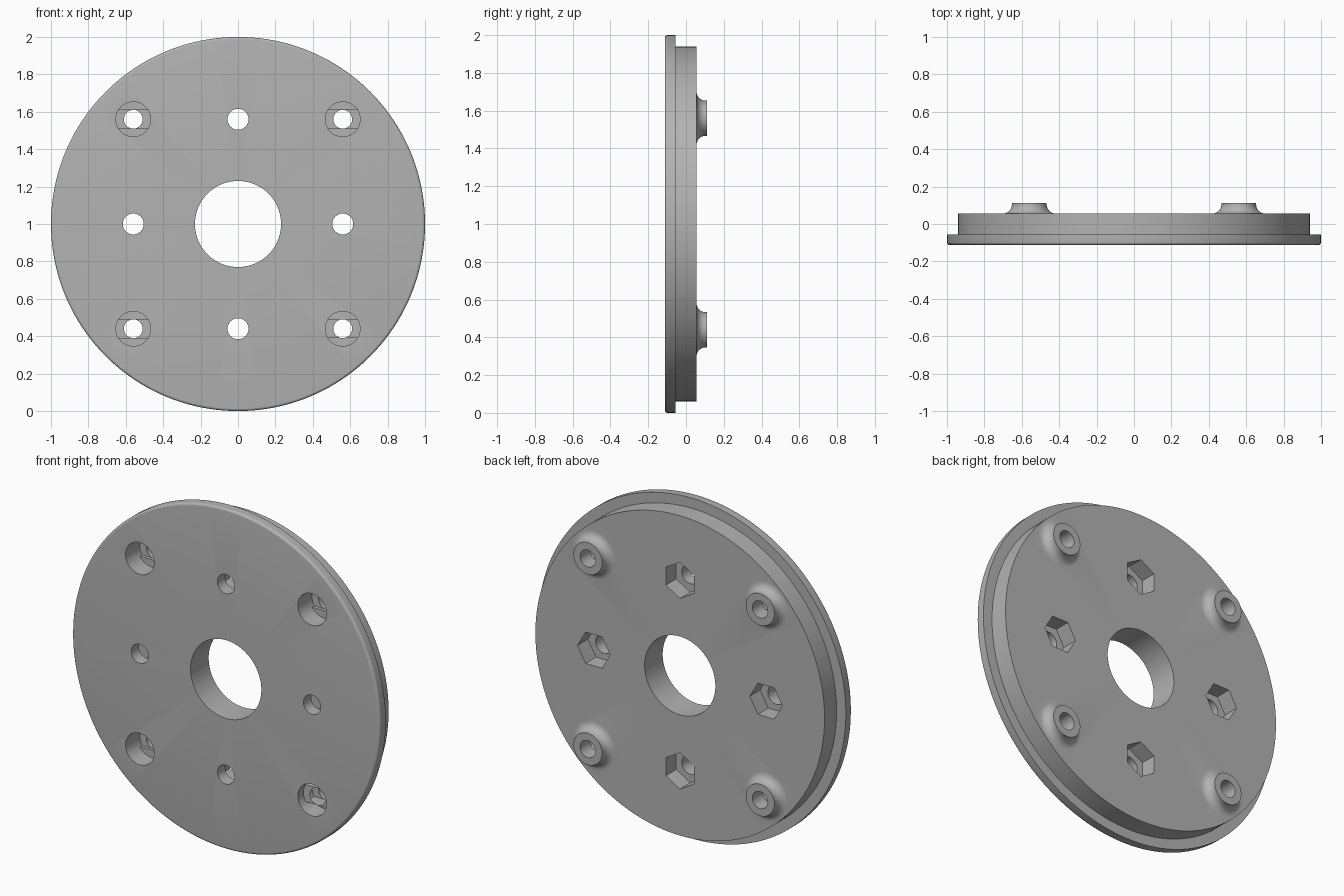
import bpy, bmesh, math
from mathutils import Vector, Matrix

if "Cube" in bpy.data.objects:
    bpy.data.objects.remove(bpy.data.objects["Cube"])

FRONT, LIP, BACK, BOSS_TOP = -0.112, -0.056, 0.056, 0.112
FLOOR = 0.0          # depth where screw and nut pockets end
PITCH = 0.56         # hole spacing from the centre
MID = 1.0            # height of the disc centre

grey = bpy.data.materials.new("grey_plastic")
grey.use_nodes = True
grey.diffuse_color = (0.45, 0.45, 0.45, 1)
grey.node_tree.nodes["Principled BSDF"].inputs["Base Color"].default_value = grey.diffuse_color


def finish(bm, name, matrix):
    bmesh.ops.remove_doubles(bm, verts=bm.verts, dist=1e-5)
    bmesh.ops.recalc_face_normals(bm, faces=bm.faces)
    bm.transform(matrix)
    mesh = bpy.data.meshes.new(name)
    bm.to_mesh(mesh)
    bm.free()
    mesh.materials.append(grey)
    obj = bpy.data.objects.new(name, mesh)
    bpy.context.collection.objects.link(obj)
    return obj


def lathe(name, profile, x=0, z=0, steps=48, ring=False):
    """Revolve (radius, y) points about the y axis."""
    bm = bmesh.new()
    verts = [bm.verts.new((r, y, 0)) for r, y in profile]
    edges = [bm.edges.new(p) for p in zip(verts, verts[1:])]
    if ring:
        edges.append(bm.edges.new((verts[-1], verts[0])))
    bmesh.ops.spin(bm, geom=verts + edges, cent=(0, 0, 0), axis=(0, 1, 0),
                   angle=math.tau, steps=steps)
    return finish(bm, name, Matrix.Translation((x, 0, MID + z)))


def rod(name, radius, y0, y1, x, z, steps=48):
    return lathe(name, [(0, y0), (radius, y0), (radius, y1), (0, y1)], x, z, steps)


def box(name, size, x, y, z):
    bm = bmesh.new()
    bmesh.ops.create_cube(bm, size=1)
    return finish(bm, name, Matrix.Translation((x, y, MID + z)) @ Matrix.Diagonal((*size, 1)))


def combine(target, tool, operation):
    mod = target.modifiers.new(operation, 'BOOLEAN')
    mod.operation, mod.object, mod.solver = operation, tool, 'EXACT'
    bpy.context.view_layer.objects.active = target
    bpy.ops.object.modifier_apply(modifier=mod.name)
    bpy.data.objects.remove(tool)


def arc(cr, cy, radius, start, end, n):
    """Points of a circular arc for a profile, angles in degrees."""
    angles = [math.radians(start + (end - start) * i / n) for i in range(n + 1)]
    return [(cr + radius * math.cos(a), cy + radius * math.sin(a)) for a in angles]


# Stepped disc with a rounded front rim and a central bore
rim = 0.014
disc = lathe("disc_plate",
             [(0.23, FRONT)] + arc(1 - rim, FRONT + rim, rim, -90, 0, 5)
             + [(1, LIP), (0.94, LIP), (0.94, BACK), (0.23, BACK)],
             steps=160, ring=True)

# Corner screw holes: flared boss behind, counterbore and bridging slot in front
flare = 0.048
for x in (-PITCH, PITCH):
    for z in (-PITCH, PITCH):
        boss = lathe("boss", [(0, 0.02), (0.093 + flare, 0.02)]
                     + arc(0.093 + flare, BACK + flare, flare, 270, 180, 8)
                     + [(0.093, BOSS_TOP), (0, BOSS_TOP)], x, z)
        combine(disc, boss, 'UNION')
        combine(disc, rod("counterbore", 0.093, FRONT - 0.1, FLOOR, x, z), 'DIFFERENCE')
        slot = box("slot", (0.3, 0.08, 0.1), x, FLOOR - 0.02, z)
        combine(slot, rod("slot_limit", 0.093, -0.2, 0.2, x, z), 'INTERSECT')
        combine(disc, slot, 'DIFFERENCE')
        combine(disc, rod("screw_hole", 0.05, -0.3, 0.3, x, z), 'DIFFERENCE')

# Side holes: hexagonal nut pockets in the back, one corner pointing outwards
for i in range(4):
    turn = Matrix.Rotation(i * math.pi / 2, 4, 'Y')
    spot = turn @ Vector((PITCH, 0, 0))
    nut = rod("nut_pocket", 0.106, -0.04, 0.3, 0, 0, 6)
    centre = Matrix.Translation((0, 0, MID))
    nut.data.transform(centre @ turn @ Matrix.Translation((PITCH, 0, 0)) @ centre.inverted())
    combine(disc, nut, 'DIFFERENCE')
    combine(disc, rod("bolt_hole", 0.056, -0.3, 0.3, spot.x, spot.z), 'DIFFERENCE')

# Smooth round surfaces while keeping crisp edges
bpy.ops.object.select_all(action='DESELECT')
disc.select_set(True)
bpy.context.view_layer.objects.active = disc
bpy.ops.object.shade_smooth_by_angle(angle=math.radians(35))
